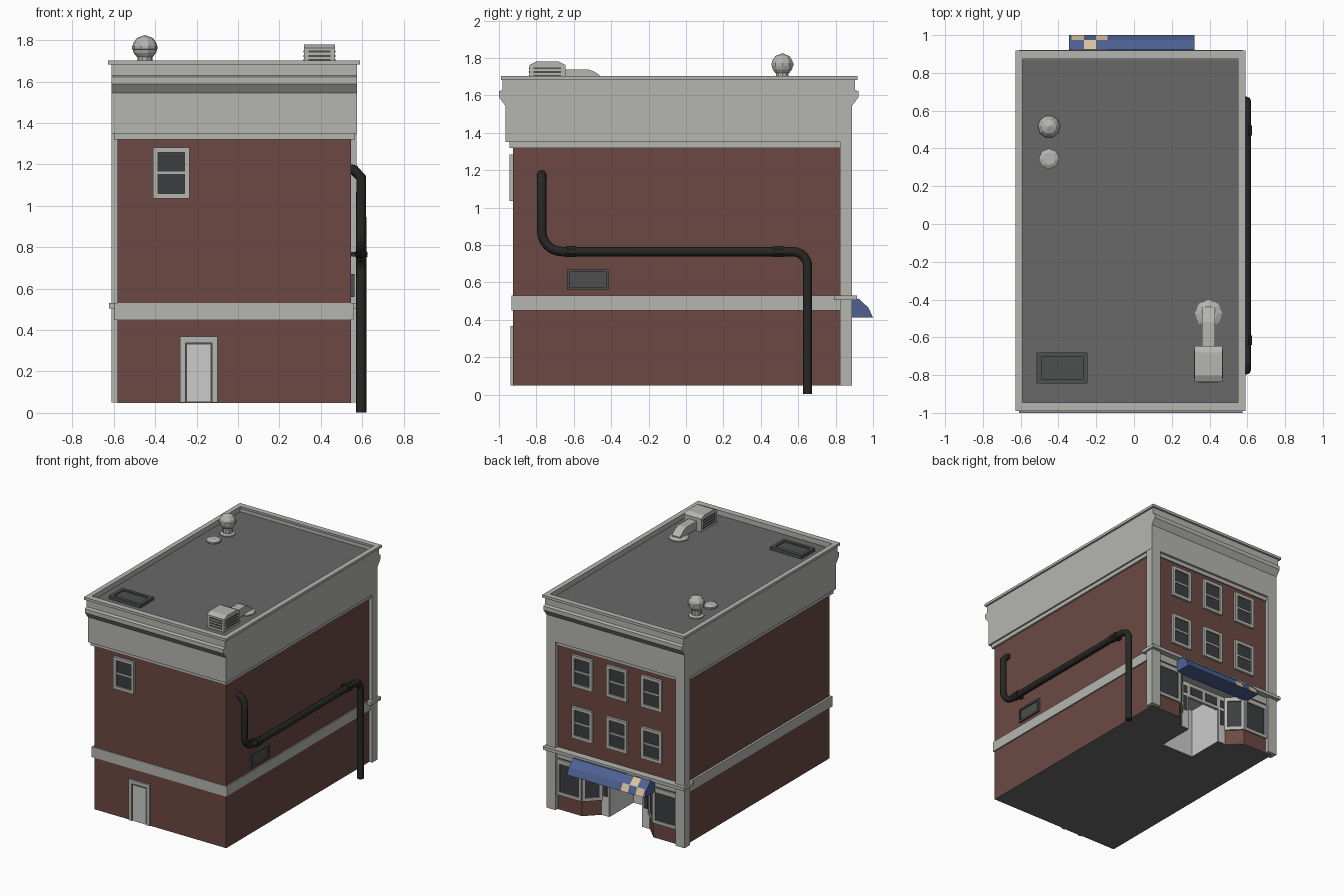
import bpy, bmesh, math
from mathutils import Vector

if "Cube" in bpy.data.objects:
    bpy.data.objects.remove(bpy.data.objects["Cube"])


def mat(name, *rgb):
    m = bpy.data.materials.new(name)
    m.diffuse_color = (*rgb, 1)
    m.use_nodes = True
    m.node_tree.nodes["Principled BSDF"].inputs["Base Color"].default_value = m.diffuse_color
    return m


BRICK = mat("brick", 0.15, 0.066, 0.055)
GLASS = mat("dark_glass", 0.045, 0.047, 0.05)
ROOF = mat("roof_felt", 0.14, 0.14, 0.14)
DARK = mat("dark_metal", 0.075, 0.078, 0.078)
PIPE = mat("black_pipe", 0.02, 0.02, 0.018)
TRIM = mat("stone_trim", 0.46, 0.46, 0.44)
BLUE = mat("awning_blue", 0.075, 0.12, 0.29)
TAN = mat("awning_tan", 0.72, 0.55, 0.34)
CX = -0.018  # centre line of the building


def finish(name, bm, *mats):
    bmesh.ops.recalc_face_normals(bm, faces=bm.faces[:])
    me = bpy.data.meshes.new(name)
    bm.to_mesh(me)
    bm.free()
    ob = bpy.data.objects.new(name, me)
    bpy.context.collection.objects.link(ob)
    for m in mats:
        if m:
            me.materials.append(m)
    return ob


def add_prism(bm, pts, axis, lo, hi):
    """Extrude a 2D outline along an axis (0=x: pts are y,z; 1=y: x,z; 2=z: x,y)."""
    def at(p, h):
        c = list(p)
        c.insert(axis, h)
        return bm.verts.new(c)
    a = [at(p, lo) for p in pts]
    b = [at(p, hi) for p in pts]
    bm.faces.new(a)
    bm.faces.new(b)
    for i in range(len(a)):
        j = (i + 1) % len(a)
        bm.faces.new((a[i], a[j], b[j], b[i]))


def prism(name, pts, axis, lo, hi, m=TRIM):
    bm = bmesh.new()
    add_prism(bm, pts, axis, lo, hi)
    return finish(name, bm, m)


def boxes(name, items, m=TRIM):
    """Each item is x0, x1, y0, y1, z0, z1."""
    bm = bmesh.new()
    for x0, x1, y0, y1, z0, z1 in items:
        add_prism(bm, [(x0, y0), (x1, y0), (x1, y1), (x0, y1)], 2, z0, z1)
    return finish(name, bm, m)


def ring(x0, x1, y0, y1, ix0, ix1, iy0, iy1, z0, z1):
    return [(x0, x1, y0, iy0, z0, z1), (x0, x1, iy1, y1, z0, z1),
            (x0, ix0, iy0, iy1, z0, z1), (ix1, x1, iy0, iy1, z0, z1)]


def lathe(name, x, y, prof, n, m=TRIM):
    bm = bmesh.new()
    vs = [bm.verts.new((x + r, y, z)) for r, z in prof]
    es = [bm.edges.new(p) for p in zip(vs, vs[1:])]
    bmesh.ops.spin(bm, geom=vs + es, cent=(x, y, 0), axis=(0, 0, 1),
                   angle=math.tau, steps=n, use_merge=True)
    bmesh.ops.remove_doubles(bm, verts=bm.verts[:], dist=1e-4)
    return finish(name, bm, m)


def window(name, x, z0, z1, y, d):
    """Sash window on the wall at y, facing d (+1 or -1)."""
    w, t = 0.088, 0.024
    a, b = sorted((y - d * 0.01, y + d * 0.018))
    zm = (z0 + z1) / 2
    boxes(name + "_frame", [(x - w, x - w + t, a, b, z0, z1), (x + w - t, x + w, a, b, z0, z1),
                            (x - w, x + w, a, b, z0, z0 + t), (x - w, x + w, a, b, z1 - t, z1),
                            (x - w + t, x + w - t, *sorted((y, y + d * 0.012)), zm - 0.006, zm + 0.006)])
    boxes(name + "_glass", [(x - w + t, x + w - t, *sorted((y, y + d * 0.005)), z0 + t, z1 - t)], GLASS)


# Brick body: ground floor with entrance notch, then plain upper floors
half = [(0.565, 0.86), (0.305, 0.86), (0.205, 0.76), (0.142, 0.76), (0.142, 0.467)]
notch = [(CX + x, y) for x, y in half] + [(CX - x, y) for x, y in reversed(half)]
plan = [(-0.583, -0.925), (0.547, -0.925)] + notch
prism("ground_floor", plan, 2, 0.052, 0.45, BRICK)
prism("underside", plan, 2, 0.048, 0.052, ROOF)
boxes("upper_floors", [(-0.583, 0.547, -0.925, 0.86, 0.45, 1.36)], BRICK)
boxes("entrance_soffit", [(CX - 0.3, CX + 0.3, 0.46, 0.87, 0.437, 0.452)])

# Stone bands and corner pilasters
boxes("stone_band", ring(-0.6, 0.557, -0.932, 0.87, -0.55, 0.5, -0.9, 0.84, 0.45, 0.53))
boxes("storefront_ledge", [(-0.622, 0.586, 0.79, 0.915, 0.505, 0.53)])
boxes("corner_pilasters", [(-0.61, -0.53, 0.823, 0.888, 0.05, 1.36), (0.495, 0.573, 0.823, 0.888, 0.05, 1.36)])

# Cornice, flared on front and back only
boxes("lower_moulding", [(-0.6, 0.562, -0.945, 0.87, 1.32, 1.352)])
boxes("cornice", [(-0.61, 0.575, -0.965, 0.888, 1.35, 1.66)])
flare = [(-0.02, 1.545), (0, 1.545), (0.034, 1.59), (0.034, 1.622), (0.015, 1.63), (0.015, 1.69), (-0.02, 1.69)]
prism("front_flare", [(-0.966 - u, z) for u, z in flare], 0, -0.61, 0.575)
prism("back_flare", [(0.888 + u, z) for u, z in flare], 0, -0.61, 0.575)
inner = (-0.59, 0.55, -0.944, 0.875)
boxes("parapet", ring(-0.61, 0.575, -0.965, 0.888, *inner, 1.65, 1.69))
boxes("parapet_cap", ring(-0.627, 0.589, -0.99, 0.918, *inner, 1.683, 1.703))
boxes("roof_surface", [(*inner, 1.655, 1.664)], ROOF)

# Windows: one in front, two rows of three behind
window("front_window", -0.322, 1.035, 1.283, -0.925, -1)
for row, z in enumerate((0.64, 1.04)):
    for col in (-1, 0, 1):
        window(f"back_window_{row}_{col + 2}", CX + col * 0.297, z, z + 0.245, 0.86, 1)

# Front door
boxes("door_frame", [(-0.28, -0.254, -0.938, -0.92, 0.05, 0.368), (-0.126, -0.1, -0.938, -0.92, 0.05, 0.368),
                     (-0.28, -0.1, -0.938, -0.92, 0.338, 0.368)])
boxes("door_gap", [(-0.254, -0.126, -0.929, -0.92, 0.052, 0.338)], DARK)
boxes("door_leaf", [(-0.247, -0.133, -0.934, -0.92, 0.052, 0.33)], None)


# Storefront panels standing on the notch outline
def panel(name, p, q, spans, depth, m):
    """spans: (u0, u1, z0, z1) rectangles along the segment p to q."""
    p, q = Vector(p), Vector(q)
    d = q - p
    n = Vector((d.y, -d.x)).normalized()
    if n.y < -0.01 or (abs(n.y) < 0.01 and n.x * (CX - p.x) < 0):
        n = -n
    bm = bmesh.new()
    for u0, u1, z0, z1 in spans:
        a, b = p + d * u0, p + d * u1
        add_prism(bm, [a - n * 0.005, b - n * 0.005, b + n * depth, a + n * depth], 2, z0, z1)
    return finish(name, bm, m)


for s, side in ((1, "right"), (-1, "left")):
    P = [(CX + s * x, y) for x, y in half]
    P[0] = (CX + s * 0.515, 0.86)
    for kind, a, b, t in (("display", P[0], P[1], 0.1), ("angled", P[1], P[2], 0.13)):
        panel(f"{side}_{kind}_frame", a, b, [(0, t, 0.165, 0.44), (1 - t, 1, 0.165, 0.44),
              (0, 1, 0.165, 0.19), (0, 1, 0.405, 0.44)], 0.012, TRIM)
        panel(f"{side}_{kind}_glass", a, b, [(t, 1 - t, 0.19, 0.405)], 0.004, GLASS)
    panel(f"{side}_door_panel", P[2], P[3], [(0, 1, 0.05, 0.44)], 0.006, None)
    panel(f"{side}_sidelight", P[2], P[3], [(0.2, 0.8, 0.2, 0.32), (0.2, 0.8, 0.345, 0.405)], 0.009, GLASS)
    panel(f"{side}_vestibule_wall", P[3], P[4], [(0, 1, 0.05, 0.44)], 0.005, None)
V0, V1 = CX - 0.142, CX + 0.142
boxes("vestibule_back", [(V0, V1, 0.46, 0.472, 0.05, 0.44)], None)
boxes("entrance_header", [(V0, V1, 0.745, 0.766, 0.32, 0.44)])
boxes("transom_glass", [(CX + s - 0.055, CX + s + 0.055, 0.742, 0.769, 0.345, 0.41) for s in (-0.068, 0.068)], GLASS)

# Awning with a chequered end
bm = bmesh.new()
xs = [-0.345, -0.33, -0.265, -0.2, -0.14, 0.32]
prof = [(0.86, 0.412), (0.86, 0.52), (0.925, 0.512), (0.975, 0.465), (1.0, 0.412)]
grid = [[bm.verts.new((x, y, z)) for y, z in prof] for x in xs]
for c in range(len(xs) - 1):
    for r in range(5):
        k = (r + 1) % 5
        f = bm.faces.new((grid[c][r], grid[c][k], grid[c + 1][k], grid[c + 1][r]))
        f.material_index = int(1 <= c <= 3 and 1 <= r <= 3 and (c + r) % 2 == 0)
bm.faces.new(grid[0])
bm.faces.new(grid[-1])
finish("awning", bm, BLUE, TAN)

# Drain pipe on the right wall
X = 0.595


def arc(cy, cz, r, a0, a1, n=6):
    return [(X, cy + r * math.cos(math.radians(a0 + (a1 - a0) * i / n)),
             cz + r * math.sin(math.radians(a0 + (a1 - a0) * i / n))) for i in range(n + 1)]


path = ([(0.54, -0.772, 1.177), (0.562, -0.772, 1.172), (X, -0.772, 1.135)] + arc(-0.662, 0.875, 0.11, 180, 270)
        + arc(0.57, 0.685, 0.08, 90, 0) + [(X, 0.65, 0.003)])
cu = bpy.data.curves.new("drain_pipe", "CURVE")
cu.dimensions = "3D"
cu.bevel_depth = 0.025
cu.bevel_resolution = 2
cu.use_fill_caps = True
sp = cu.splines.new("POLY")
sp.points.add(len(path) - 1)
for pt, co in zip(sp.points, path):
    pt.co = (*co, 1)
cu.materials.append(PIPE)
pipe = bpy.data.objects.new("drain_pipe", cu)
bpy.context.collection.objects.link(pipe)
bpy.context.view_layer.objects.active = pipe
pipe.select_set(True)
bpy.ops.object.convert(target="MESH")
octagon = [(math.cos(math.tau * (i + 0.5) / 8), math.sin(math.tau * (i + 0.5) / 8)) for i in range(8)]
for i, y in enumerate((-0.615, 0.495)):
    prism(f"pipe_clamp_{i + 1}", [(X + 0.032 * u, 0.766 + 0.032 * v) for u, v in octagon], 1, y - 0.026, y + 0.026, PIPE)
    boxes(f"clamp_bracket_{i + 1}", [(0.54, X, y - 0.015, y + 0.015, 0.755, 0.777)], PIPE)

# Wall vent
boxes("wall_vent", [(0.54, 0.553, -0.62, -0.43, 0.575, 0.655)], DARK)
boxes("wall_vent_frame", [(0.54, 0.562, -0.635, -0.415, z, z + 0.014) for z in (0.56, 0.656)]
      + [(0.54, 0.562, y, y + 0.014, 0.56, 0.67) for y in (-0.635, -0.429)], DARK)

# Roof ventilators
ball = [(0.06 * math.cos(math.radians(a)), 1.765 + 0.06 * math.sin(math.radians(a))) for a in (-50, -25, -8)]
ball += [(0.062, 1.757), (0.062, 1.773)] + [(u, 3.53 - z) for u, z in ball[2::-1]]
lathe("turbine_vent", -0.45, 0.515, [(0.055, 1.66), (0.055, 1.672), (0.036, 1.68), (0.036, 1.719)] + ball + [(0, 1.826)], 10)
lathe("low_vent", -0.45, 0.345, [(0.035, 1.66), (0.035, 1.675), (0.055, 1.675), (0.055, 1.688), (0.035, 1.698), (0, 1.698)], 8)

# Air unit with duct
prism("air_unit", [(-0.837, 1.66), (-0.645, 1.66), (-0.645, 1.763), (-0.68, 1.78), (-0.802, 1.78), (-0.837, 1.763)], 0, 0.32, 0.468)
boxes("air_unit_louvres", [(0.317, 0.471, -0.815, -0.667, 1.68 + i * 0.02, 1.69 + i * 0.02) for i in range(4)]
      + [(0.34, 0.448, -0.84, -0.8, 1.68 + i * 0.02, 1.69 + i * 0.02) for i in range(4)], DARK)
prism("air_duct", [(-0.65, 1.675), (-0.65, 1.738), (-0.52, 1.738), (-0.485, 1.725), (-0.44, 1.69), (-0.44, 1.66), (-0.53, 1.66), (-0.54, 1.675)], 0, 0.36, 0.43)
lathe("duct_collar", 0.395, -0.475, [(0.074, 1.66), (0.074, 1.672), (0.045, 1.682), (0, 1.682)], 8)

# Roof hatch
boxes("hatch_frame", ring(-0.515, -0.245, -0.845, -0.68, -0.49, -0.27, -0.82, -0.705, 1.66, 1.688), DARK)
boxes("hatch_lid", [(-0.49, -0.27, -0.82, -0.705, 1.66, 1.678)], DARK)
